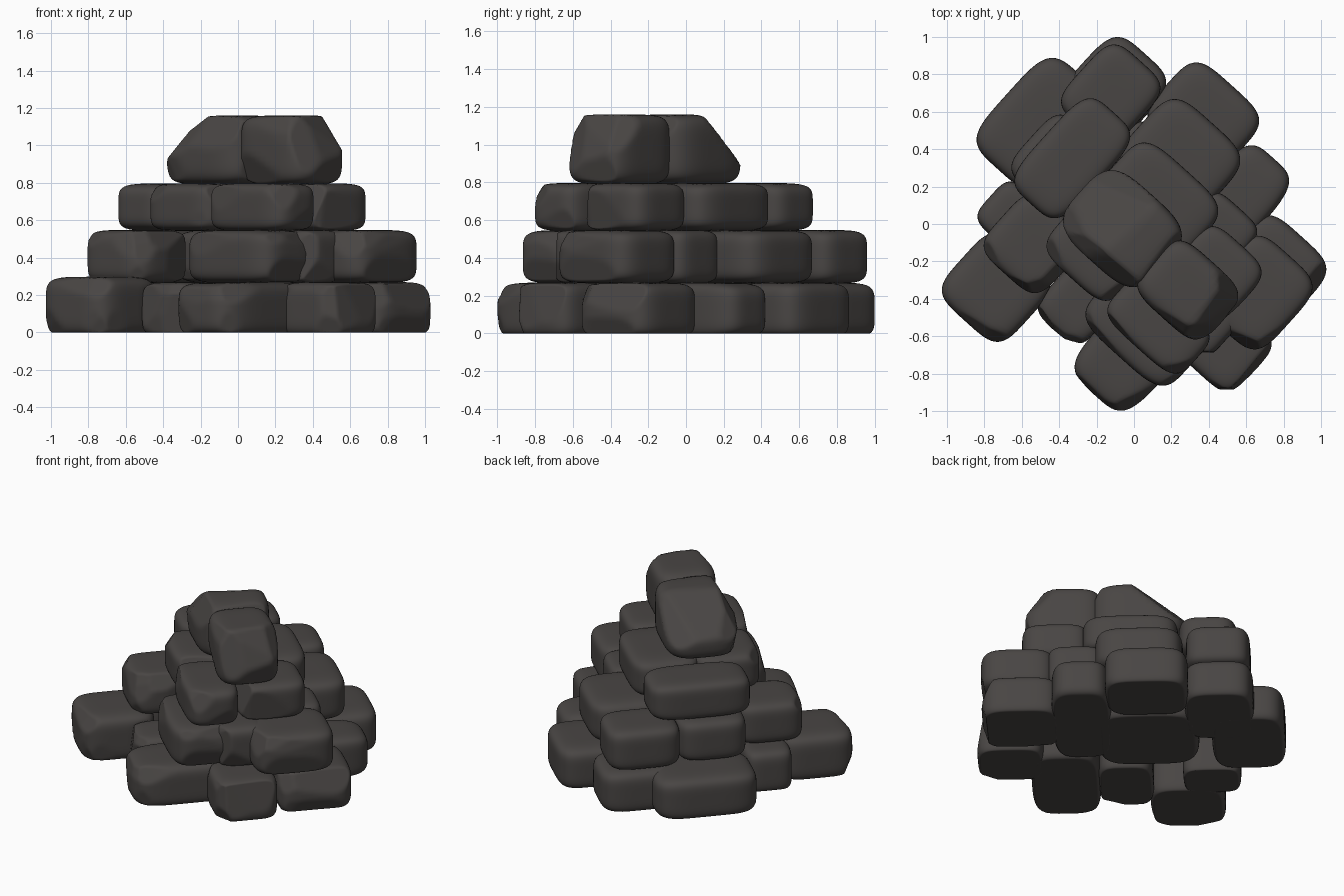
import bpy, bmesh, math, random
from mathutils import Vector

if "Cube" in bpy.data.objects:
    bpy.data.objects.remove(bpy.data.objects["Cube"])

random.seed(4)
U = Vector((0.67, 0.743, 0))      # the pile is laid on a grid turned 48 degrees
V = Vector((0.743, -0.67, 0))

stone_mat = bpy.data.materials.new("dark stone")
stone_mat.diffuse_color = (0.066, 0.060, 0.057, 1)
stone_mat.use_nodes = True
stone_mat.node_tree.nodes["Principled BSDF"].inputs["Base Color"].default_value = stone_mat.diffuse_color


def chip(bm, n, depth):
    """Flatten everything beyond a plane lying `depth` inside the surface."""
    n = n.normalized()
    d = max(v.co.dot(n) for v in bm.verts) - depth
    for v in bm.verts:
        over = v.co.dot(n) - d
        if over > 0:
            v.co -= n * over


def stone(name, u0, u1, v0, v1, z0, z1, cuts=(), chips=9, depth=0.028, power=4.2):
    bm = bmesh.new()
    bmesh.ops.create_cube(bm, size=2)
    bmesh.ops.subdivide_edges(bm, edges=bm.edges[:], cuts=17, use_grid_fill=True)
    base = z0
    if z0 == 0:
        z0 = -0.025
    c = U * (u0 + u1) / 2 + V * (v0 + v1) / 2 + Vector((0, 0, (z0 + z1) / 2))
    hu, hv, hz = (u1 - u0) / 2, (v1 - v0) / 2, (z1 - z0) / 2
    for v in bm.verts:
        # ease the grid toward the rims, then round the block off
        x, y, z = (math.sin(t * math.pi / 2) * 0.5 + t * 0.5 for t in v.co)
        plan = (abs(x) ** power + abs(y) ** power) ** (1 / power)
        r = (plan ** 5.5 + abs(z) ** 5.5) ** (1 / 5.5)
        v.co = c + U * (x / r * hu) + V * (y / r * hv) + Vector((0, 0, z / r * hz))
    for n, d in cuts:
        chip(bm, Vector(n), d)
    # chiselled facets on the weathered front
    if c.y < 0.0:
        for i in range(chips):
            a = random.uniform(-1.25, 1.1)
            n = Vector((math.sin(a), -math.cos(a), random.uniform(-0.5, 0.7)))
            chip(bm, n, random.uniform(0.004, depth))
    for v in bm.verts:
        v.co.z = max(v.co.z, base)
    bmesh.ops.recalc_face_normals(bm, faces=bm.faces[:])
    me = bpy.data.meshes.new(name)
    bm.to_mesh(me)
    bm.free()
    me.materials.append(stone_mat)
    for p in me.polygons:
        p.use_smooth = True
    ob = bpy.data.objects.new(name, me)
    bpy.context.collection.objects.link(ob)


# each stone: extent along U, extent along V
bottom = [
    (-0.27, 0.40, -0.97, -0.50), (0.12, 0.715, -0.78, -0.34), (0.44, 0.90, -0.37, 0.16),
    (-0.1, 0.76, 0.13, 0.51), (0.05, 0.55, 0.46, 0.96), (-0.36, 0.05, 0.58, 1.005),
    (-0.82, -0.06, 0.23, 0.67), (-0.99, -0.50, -0.56, -0.08), (-0.56, -0.25, -0.67, -0.3),
    (-0.71, -0.2, -0.11, 0.24), (-0.2, 0.46, -0.42, 0.23)]
second = [
    (0.19, 0.67, -0.76, -0.35), (0.15, 0.68, -0.33, 0.23), (-0.25, 0.2, -0.72, -0.3),
    (-0.66, -0.22, -0.55, -0.11), (-0.58, -0.15, 0.1, 0.73), (-0.10, 0.43, 0.49, 0.97),
    (-0.3, 0.02, 0.4, 0.78), (0.1, 0.44, 0.18, 0.54), (-0.22, 0.2, -0.32, 0.4)]
third = [
    (-0.29, 0.37, -0.67, -0.29), (-0.05, 0.40, -0.29, 0.32), (-0.44, 0.0, -0.30, 0.2),
    (-0.48, -0.14, 0.18, 0.73), (-0.14, 0.30, 0.28, 0.71)]

courses = [("bottom_stone", bottom, 0.0, 0.27, 9), ("second_stone", second, 0.265, 0.548, 8),
           ("third_stone", third, 0.543, 0.797, 4)]
for label, rows, z0, z1, chips in courses:
    for i, r in enumerate(rows):
        top = 0.298 if r[0] < -0.95 else z1
        stone(f"{label}_{i + 1}", *r, z0, top, chips=chips)

# crown: sloping back stone and upright front stone
stone("crown_back_stone", -0.30, 0.18, -0.33, 0.27, 0.79, 1.16, power=3.6,
      cuts=[((-0.70, 0.65, 0.65), 0.09), ((-0.55, 0.65, 1.3), 0.10), ((-0.1, 0.75, 0.65), 0.05),
            ((-0.9, 0.1, 0.75), 0.05), ((-0.6, -0.75, 0.5), 0.05)])
stone("crown_front_stone", -0.27, 0.13, 0.2, 0.70, 0.79, 1.16, power=4,
      cuts=[((0.75, -0.5, 0.6), 0.07), ((0.1, -0.9, 0.5), 0.04), ((0.9, 0.1, 0.5), 0.04)])
